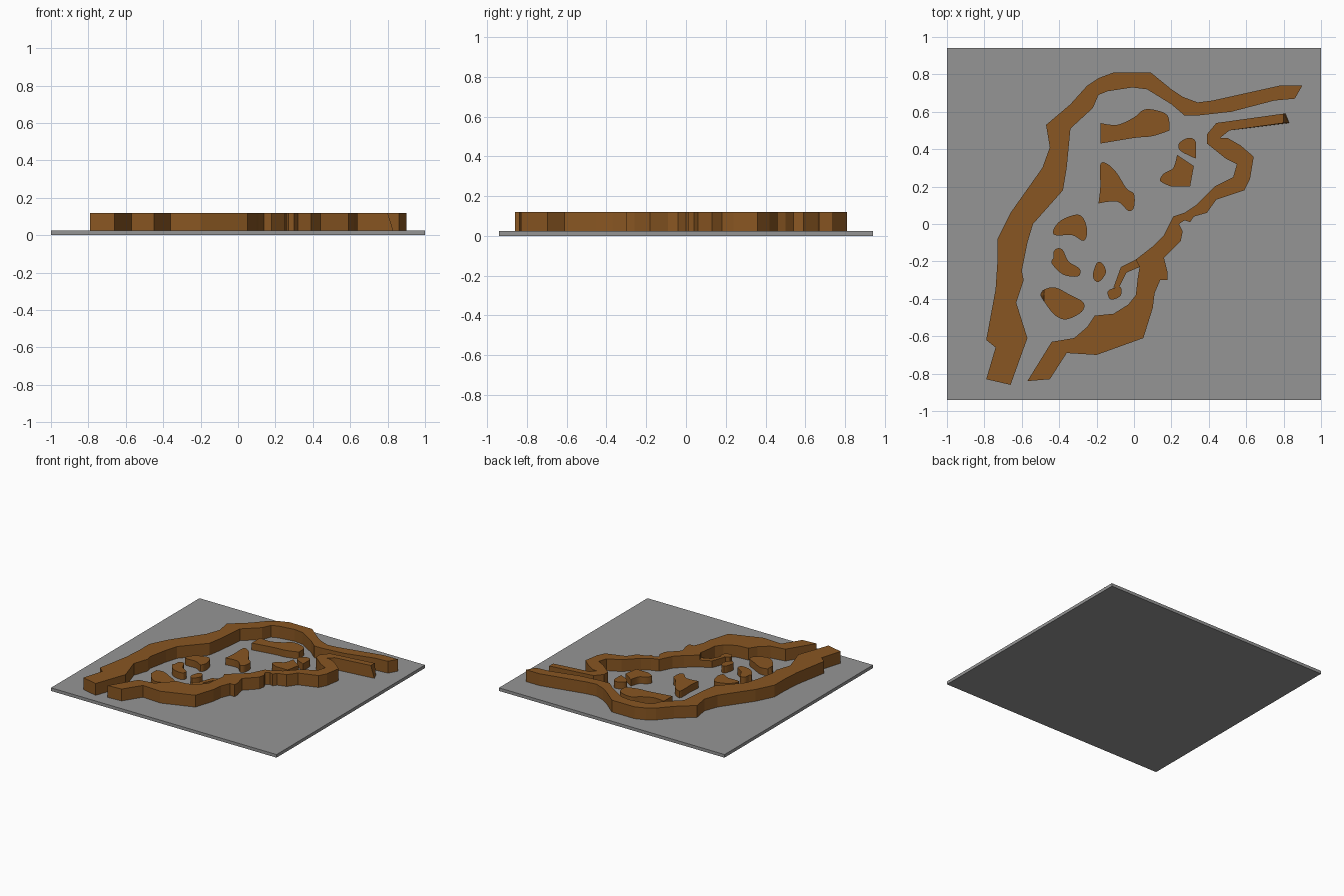
import bpy
import bmesh
from mathutils import Vector
from mathutils.geometry import interpolate_bezier

if "Cube" in bpy.data.objects:
    bpy.data.objects.remove(bpy.data.objects["Cube"], do_unlink=True)

PLATE_TOP = .025
WALL_TOP = .12
ISLAND_TOP = .08


def make_material(name, colour):
    material = bpy.data.materials.new(name)
    material.use_nodes = True
    material.diffuse_color = colour
    material.node_tree.nodes["Principled BSDF"].inputs["Base Color"].default_value = colour
    return material


grey = make_material("plate_grey", (.3, .3, .3, 1))
brown = make_material("earth_brown", (.25, .094, .016, 1))


def rounded(points, corners=(), steps=5):
    """Closed smooth outline through the points, kept sharp at the corner indices."""
    points = [Vector(p) for p in points]
    count = len(points)
    tangents = [Vector((0, 0)) if i in corners
                else (points[(i + 1) % count] - points[i - 1]) / 6
                for i in range(count)]
    outline = []
    for i in range(count):
        j = (i + 1) % count
        curve = interpolate_bezier(points[i], points[i] + tangents[i],
                                   points[j] - tangents[j], points[j], steps)
        outline += curve[:-1]
    return outline


def prism(name, outline, bottom, top, material, top_min_x=-2, top_max_x=2, smooth=False):
    """Extrude an outline upwards; the top rim can be clipped in x for a sloping end."""
    bm = bmesh.new()
    base = bm.faces.new([bm.verts.new((p[0], p[1], bottom)) for p in outline])
    extruded = bmesh.ops.extrude_face_region(bm, geom=[base], use_keep_orig=True)
    for vert in extruded["geom"]:
        if isinstance(vert, bmesh.types.BMVert):
            vert.co.z = top
            vert.co.x = min(max(vert.co.x, top_min_x), top_max_x)
    bmesh.ops.recalc_face_normals(bm, faces=bm.faces)
    mesh = bpy.data.meshes.new(name)
    bm.to_mesh(mesh)
    bm.free()
    mesh.materials.append(material)
    obj = bpy.data.objects.new(name, mesh)
    bpy.context.collection.objects.link(obj)
    if smooth:
        bpy.ops.object.select_all(action="DESELECT")
        obj.select_set(True)
        bpy.context.view_layer.objects.active = obj
        bpy.ops.object.shade_smooth_by_angle()
    return obj


def island(name, points, corners=(), **options):
    prism(name, rounded(points, corners), PLATE_TOP, ISLAND_TOP, brown,
          smooth=True, **options)


# Base plate
prism("base_plate", [(-1, -.94), (1, -.94), (1, .94), (-1, .94)], 0, PLATE_TOP, grey)

# Long bank: outer edge upwards, then inner edge back down
west_outer = [
    (-.79, -.83), (-.74, -.66), (-.79, -.62), (-.74, -.35), (-.73, -.2),
    (-.73, -.08), (-.66, .06), (-.49, .3), (-.45, .41), (-.47, .53),
    (-.34, .64), (-.25, .74), (-.19, .78), (-.11, .81), (.09, .81),
    (.2, .72), (.26, .68), (.34, .65), (.42, .66), (.78, .74), (.9, .74)]
west_inner = [
    (.86, .67), (.75, .66), (.52, .6), (.34, .58), (.27, .58), (.2, .64),
    (.07, .72), (-.01, .73), (-.14, .71), (-.19, .69), (-.22, .62),
    (-.34, .51), (-.36, .3), (-.38, .18), (-.54, 0), (-.57, -.1),
    (-.6, -.25), (-.59, -.3), (-.63, -.42), (-.57, -.61), (-.66, -.86)]
prism("west_bank", west_outer + west_inner, PLATE_TOP, WALL_TOP, brown)

# Opposite bank, ending in a thin tongue with a sloping tip
east_outer = [
    (-.57, -.84), (-.45, -.83), (-.36, -.69), (-.2, -.7), (.05, -.61),
    (.1, -.45), (.11, -.37), (.14, -.3), (.18, -.3), (.18, -.26),
    (.16, -.18), (.25, -.09), (.26, -.04), (.24, 0), (.27, .02), (.3, .01),
    (.32, .04), (.39, .06), (.44, .13), (.59, .18), (.62, .24), (.64, .36),
    (.57, .42), (.5, .46), (.46, .46), (.51, .5), (.83, .54)]
east_inner = [
    (.81, .59), (.44, .54), (.39, .48), (.39, .43), (.49, .35), (.55, .32),
    (.53, .25), (.43, .2), (.33, .1), (.27, .06), (.21, .04), (.16, -.06),
    (.1, -.12), (.01, -.19), (.03, -.23), (.02, -.29), (.01, -.38),
    (-.03, -.43), (-.11, -.48), (-.21, -.49), (-.25, -.55), (-.32, -.61),
    (-.44, -.63)]
prism("east_bank", east_outer + east_inner, PLATE_TOP, WALL_TOP, brown, top_max_x=.8)

# Islands between the banks
island("north_island", [
    (-.18, .54), (-.09, .53), (0, .57), (.05, .61), (.11, .61), (.18, .58),
    (.19, .5), (.1, .47), (0, .46), (-.18, .43)], corners=(0, 6, 9))
island("northeast_islet", [
    (.24, .43), (.25, .39), (.33, .35), (.33, .44), (.29, .46)], corners=(2,))
island("east_island", [
    (.23, .37), (.32, .31), (.3, .2), (.2, .2), (.14, .23), (.16, .27),
    (.21, .3)], corners=(0, 1, 2, 3))
island("middle_island", [
    (-.18, .32), (-.14, .32), (-.09, .27), (-.04, .19), (0, .16), (0, .09),
    (-.03, .07), (-.09, .12), (-.19, .11), (-.18, .2)], corners=(8,))
island("west_island", [
    (-.43, -.03), (-.39, .02), (-.31, .05), (-.27, .03), (-.25, -.04),
    (-.27, -.09), (-.33, -.06), (-.42, -.06)])
island("lower_west_island", [
    (-.43, -.15), (-.41, -.13), (-.38, -.14), (-.35, -.2), (-.29, -.24),
    (-.3, -.28), (-.38, -.27), (-.44, -.21), (-.43, -.18)])
island("southwest_island", [
    (-.5, -.38), (-.48, -.35), (-.42, -.34), (-.34, -.38), (-.27, -.42),
    (-.28, -.47), (-.36, -.51), (-.42, -.49), (-.47, -.43)],
    corners=(0,), top_min_x=-.48)
island("pebble", [
    (-.2, -.21), (-.17, -.21), (-.15, -.26), (-.19, -.31), (-.22, -.28)])

# Curved spit reaching from the bank to a small knob
prism("spit", [(.01, -.19), (-.07, -.23), (-.11, -.34), (-.08, -.34),
               (-.04, -.26), (.03, -.23)], PLATE_TOP, ISLAND_TOP, brown)
island("spit_knob", [
    (-.1, -.34), (-.07, -.34), (-.07, -.38), (-.1, -.4), (-.13, -.4),
    (-.14, -.36)])
